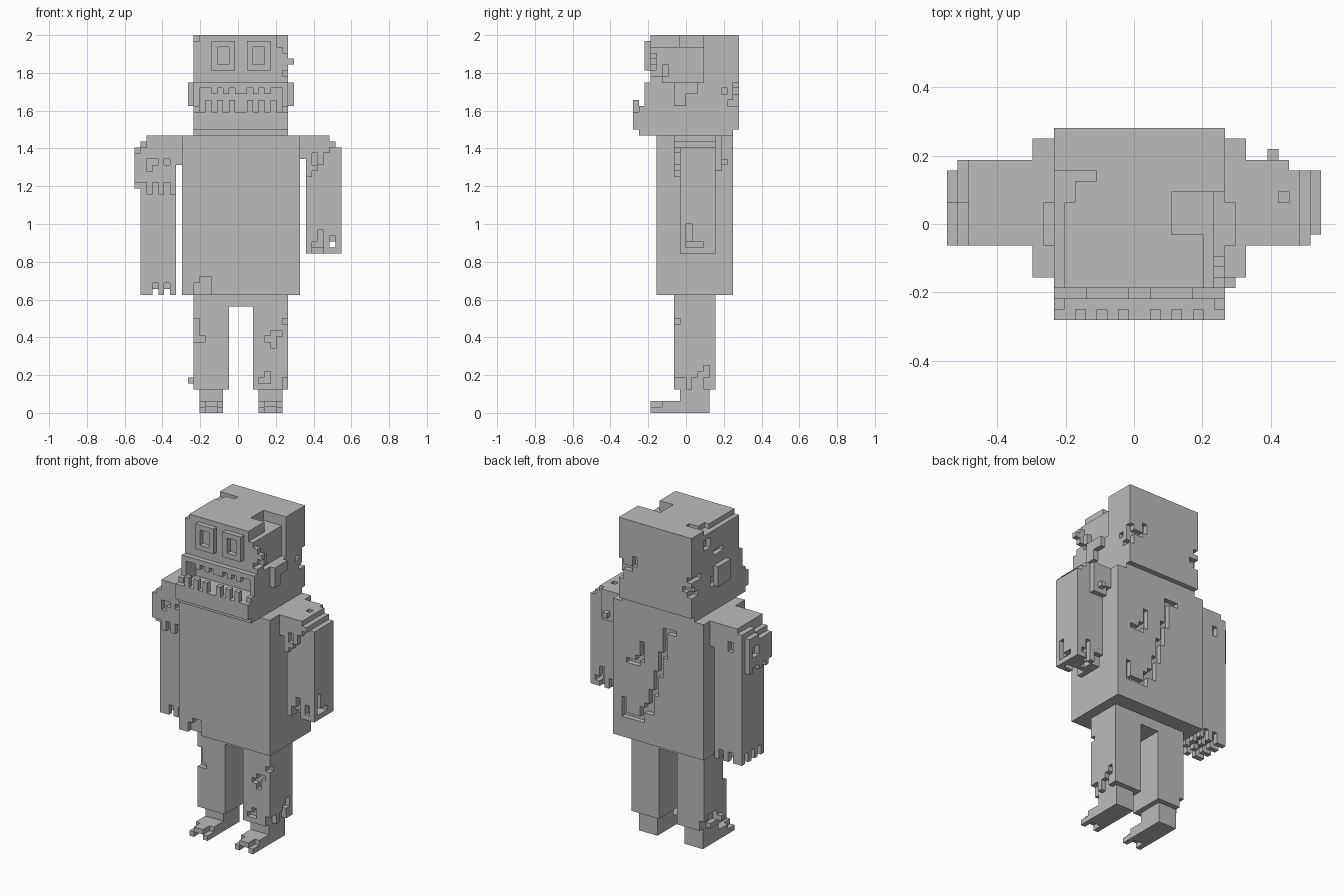
import bpy, bmesh

if "Cube" in bpy.data.objects:
    bpy.data.objects.remove(bpy.data.objects["Cube"])

U = 1 / 32  # size of one block
grey = bpy.data.materials.new("grey")
grey.diffuse_color = (0.5, 0.5, 0.5, 1)
grey.use_nodes = True
grey.node_tree.nodes["Principled BSDF"].inputs["Base Color"].default_value = grey.diffuse_color


def box(x0, x1, y0, y1, z0, z1):
    return {(x, y, z) for x in range(x0, x1) for y in range(y0, y1) for z in range(z0, z1)}


def boxes(*specs):
    return set().union(*(box(*s) for s in specs))


# the six sides of a block, as a direction and its corner offsets
SIDES = {
    (1, 0, 0): ((1, 0, 0), (1, 1, 0), (1, 1, 1), (1, 0, 1)),
    (-1, 0, 0): ((0, 0, 0), (0, 0, 1), (0, 1, 1), (0, 1, 0)),
    (0, 1, 0): ((0, 1, 0), (0, 1, 1), (1, 1, 1), (1, 1, 0)),
    (0, -1, 0): ((0, 0, 0), (1, 0, 0), (1, 0, 1), (0, 0, 1)),
    (0, 0, 1): ((0, 0, 1), (1, 0, 1), (1, 1, 1), (0, 1, 1)),
    (0, 0, -1): ((0, 0, 0), (0, 1, 0), (1, 1, 0), (1, 0, 0)),
}


def build(name, cells):
    """Skin a set of blocks and merge the flat faces."""
    bm = bmesh.new()
    verts = {}
    for x, y, z in sorted(cells):
        for (dx, dy, dz), corners in SIDES.items():
            if (x + dx, y + dy, z + dz) in cells:
                continue
            face = []
            for a, b, c in corners:
                k = (x + a, y + b, z + c)
                if k not in verts:
                    verts[k] = bm.verts.new(((k[0] - 0.5) * U, k[1] * U, k[2] * U))
                face.append(verts[k])
            bm.faces.new(face)
    bmesh.ops.dissolve_limit(bm, angle_limit=0.01, verts=bm.verts[:], edges=bm.edges[:])
    bmesh.ops.triangulate(bm, faces=[f for f in bm.faces if len(f.verts) > 4])
    me = bpy.data.meshes.new(name)
    bm.to_mesh(me)
    bm.free()
    me.materials.append(grey)
    ob = bpy.data.objects.new(name, me)
    bpy.context.collection.objects.link(ob)


# torso with cracks in the back and a torn lower hem
torso = box(-9, 11, -5, 8, 20, 47)
for u0, u1, w0, w1 in [(2, 3, 4, 8), (3, 7, 4, 5), (6, 7, 5, 7), (7, 9, 6, 8), (8, 9, 8, 11),
                       (9, 10, 10, 15), (10, 11, 14, 19), (11, 12, 18, 24), (12, 14, 23, 24),
                       (3, 5, 15, 16), (5, 6, 15, 17), (6, 7, 16, 20)]:
    torso -= box(11 - u1, 11 - u0, 7, 8, 20 + w0, 20 + w1)
torso -= boxes((-7, -4, -5, -4, 20, 22), (-6, -4, -5, -4, 22, 23))
build("torso", torso)

# head: skull with broken crown corner
head = box(-7, 9, -6, 9, 48, 64) | box(-7, 9, -8, 8, 47, 48)
head -= boxes((8, 9, -6, 3, 56, 64), (7, 9, -6, 3, 62, 64), (4, 9, -1, 3, 62, 64))
head |= boxes((8, 9, -6, -5, 58, 61), (8, 9, -4, -3, 57, 59))
# mouth hollow and cheeks
head -= box(-6, 8, -6, -4, 51, 56)
head |= boxes((-7, -6, -7, -4, 51, 56), (8, 9, -7, -4, 51, 56), (-7, 9, -7, -4, 56, 57))
head -= boxes((-7, 9, -7, -6, 56, 57))
# chipped left crown, sides and back corners
head -= boxes((-7, -6, -6, 5, 63, 64), (-6, -5, 2, 5, 63, 64), (-5, -3, 4, 5, 63, 64),
              (-7, -6, 3, 5, 60, 62), (-7, -6, -1, 2, 58, 59), (-7, -6, 0, 3, 52, 54),
              (-7, -6, 6, 9, 55, 56), (-7, -6, 7, 9, 52, 53), (-7, -5, 8, 9, 53, 54),
              (8, 9, 6, 7, 54, 55), (8, 9, 7, 9, 52, 53), (8, 9, 8, 9, 53, 56),
              (6, 9, 8, 9, 54, 55), (5, 6, 8, 9, 55, 57))
build("head", head)

# lower jaw and both rows of teeth
build("jaw", boxes((-7, 9, -9, -6, 48, 51), (-7, -6, -8, -6, 51, 52), (8, 9, -8, -6, 51, 52),
                   (-7, 9, -8, -6, 47, 48)))
build("lower_teeth", boxes(*((x, x + 1, -9, -8, 51, 53) for x in (-5, -3, -1, 2, 4, 6))))
upper = boxes(*((x, x + w, -7, -6, 54, 55) for x, w in ((-4, 1), (-2, 1), (0, 2), (3, 1), (5, 1))))
build("upper_teeth", upper | box(-6, 8, -7, -4, 55, 56))

# eye frames
for side, x in (("left", -4), ("right", 2)):
    build(side + "_eye", box(x, x + 4, -7, -6, 58, 63) - box(x + 1, x + 3, -7, -6, 59, 62))

# ears
build("left_ear", box(-8, -7, -2, 2, 52, 56))
build("right_ear", boxes((9, 10, -2, 0, 52, 56), (9, 10, 0, 2, 54, 56), (9, 10, -6, -5, 59, 60)))

# left shoulder and torn sleeve
sleeve = boxes((-15, -9, -2, 6, 42, 47), (-17, -10, -2, 5, 39, 45), (-16, -10, 5, 6, 39, 46),
               (-16, -15, 2, 6, 45, 46))
sleeve -= boxes((-17, -16, -2, 2, 44, 45), (-14, -13, -2, -1, 42, 43), (-15, -14, -2, -1, 41, 43),
                (-12, -11, -2, -1, 42, 43), (-17, -16, 2, 4, 41, 43), (-14, -13, 5, 6, 42, 44))
sleeve |= boxes(*((x, x + 1, y, y + 1, 37, 39) for x in (-15, -13, -11) for y in (-2, 5)))
sleeve |= boxes(*((-17, -16, y, y + 1, 38, 39) for y in (-1, 1, 4)))
build("left_sleeve", sleeve)

# left arm with fingers
arm = box(-16, -10, -1, 6, 20, 42)
for k in (-15, -13, -11):
    arm -= box(k + 1, k + 2, -1, 6, 20, 22) - box(-16, -10, 1, 4, 21, 22)
for k in (0, 2, 4):
    arm -= box(-16, -10, k, k + 1, 20, 22) - box(-14, -12, 1, 4, 21, 22)
build("left_arm", arm)

# right shoulder and torn sleeve
sleeve = boxes((11, 15, -2, 6, 43, 47), (15, 17, -2, 5, 45, 47), (12, 15, -2, 6, 41, 45),
               (12, 13, -2, -1, 40, 41), (13, 14, 6, 7, 42, 43), (15, 16, -2, -1, 44, 45))
sleeve -= boxes((16, 17, -2, 5, 46, 47), (13, 14, -2, -1, 42, 44), (14, 15, -2, -1, 41, 42),
                (14, 15, 2, 3, 46, 47))
build("right_sleeve", sleeve)

# right arm with ragged wrist
arm = box(12, 18, -1, 5, 27, 45)
arm -= boxes((13, 15, -1, 0, 27, 29), (14, 15, -1, 0, 29, 31), (16, 17, -1, 5, 28, 29),
             (16, 17, -1, 0, 29, 30), (17, 18, 0, 1, 28, 32), (17, 18, 1, 3, 28, 29),
             (13, 17, 0, 1, 27, 28), (14, 15, 2, 4, 27, 28), (12, 14, 4, 5, 27, 29),
             (15, 16, 4, 5, 27, 31))
build("right_arm", arm)

# legs, crotch and feet
left = box(-7, -1, -2, 5, 4, 20) - boxes((-7, -6, -2, -1, 13, 16), (-7, -5, -2, -1, 12, 13),
                                         (-7, -6, 1, 4, 5, 7), (-7, -6, 3, 5, 4, 6))
build("left_leg", left | box(-8, -7, 0, 1, 5, 6))
build("right_leg", box(3, 9, -2, 5, 4, 20) - boxes(
    (5, 6, -2, -1, 12, 13), (6, 7, -2, -1, 11, 14), (7, 8, -2, -1, 13, 14), (8, 9, -2, -1, 15, 16),
    (4, 6, -2, -1, 5, 6), (5, 6, -2, -1, 6, 7), (8, 9, -2, 0, 4, 6), (8, 9, 1, 3, 4, 6),
    (8, 9, 2, 4, 6, 7), (8, 9, 3, 4, 7, 8)))
build("crotch", box(-1, 3, -2, 5, 18, 20))
for side, x in (("left", -6), ("right", 4)):
    build(side + "_foot", boxes((x, x + 4, -1, 4, 0, 4), (x, x + 4, -4, -1, 0, 2),
                                (x, x + 1, -6, -4, 0, 1), (x + 3, x + 4, -6, -4, 0, 1),
                                (x + 1, x + 3, -6, -4, 1, 2)))
